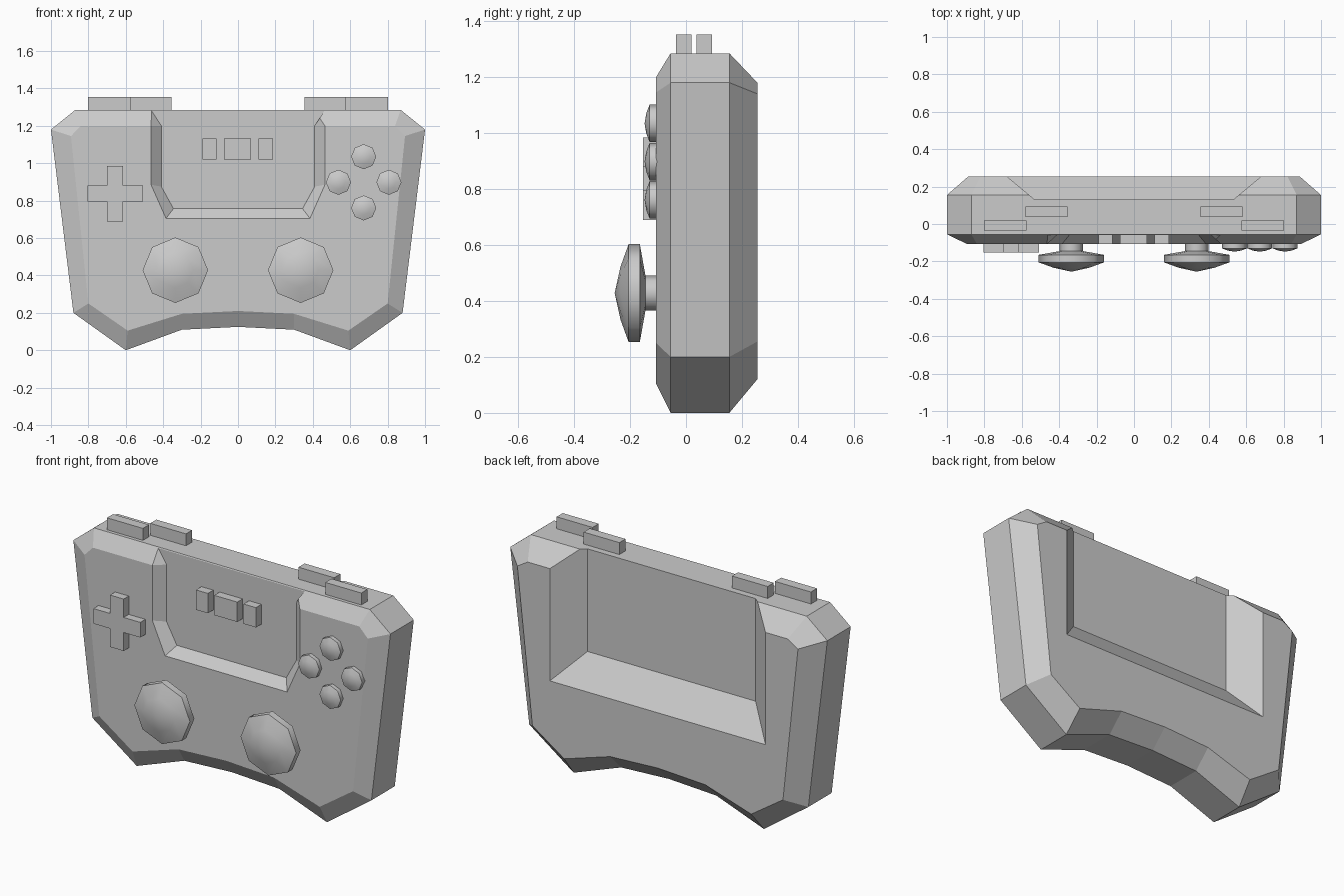
import bpy, bmesh, math
from mathutils import Vector

cube = bpy.data.objects.get("Cube")
if cube:
    bpy.data.objects.remove(cube, do_unlink=True)

GREY = (0.6, 0.6, 0.6, 1)
grey = bpy.data.materials.new("plain grey")
grey.use_nodes = True
grey.diffuse_color = GREY
grey.node_tree.nodes["Principled BSDF"].inputs["Base Color"].default_value = GREY


def finish(name, bm):
    bmesh.ops.recalc_face_normals(bm, faces=bm.faces)
    mesh = bpy.data.meshes.new(name)
    bm.to_mesh(mesh)
    bm.free()
    mesh.materials.append(grey)
    obj = bpy.data.objects.new(name, mesh)
    bpy.context.collection.objects.link(obj)
    return obj


def activate(obj):
    bpy.ops.object.select_all(action='DESELECT')
    obj.select_set(True)
    bpy.context.view_layer.objects.active = obj


def mirrored(half):
    """Close a right-hand (x, z) outline with its mirror image."""
    return half + [(-x, z) for x, z in reversed(half) if x > 0]


def loft(name, sections):
    """Join (y, outline) sections into a closed solid."""
    bm = bmesh.new()
    rings = [[bm.verts.new((x, y, z)) for x, z in outline] for y, outline in sections]
    n = len(rings[0])
    for a, b in zip(rings, rings[1:]):
        for i in range(n):
            j = (i + 1) % n
            bm.faces.new((a[i], a[j], b[j], b[i]))
    bm.faces.new(rings[0])
    bm.faces.new(rings[-1])
    return finish(name, bm)


def box(name, x0, x1, y0, y1, z0, z1):
    outline = [(x0, z0), (x1, z0), (x1, z1), (x0, z1)]
    return loft(name, [(y0, outline), (y1, outline)])


def lathe(name, x, z, profile, sides=8):
    """Spin a (radius, y) profile ending in a pointed tip about a y axis."""
    bm = bmesh.new()
    rings = []
    for r, y in profile[:-1]:
        angles = [2 * math.pi * i / sides for i in range(sides)]
        rings.append([bm.verts.new((x + r * math.cos(a), y, z + r * math.sin(a)))
                      for a in angles])
    tip = bm.verts.new((x, profile[-1][1], z))
    for i in range(sides):
        j = (i + 1) % sides
        for a, b in zip(rings, rings[1:]):
            bm.faces.new((a[i], a[j], b[j], b[i]))
        bm.faces.new((rings[-1][i], rings[-1][j], tip))
    bm.faces.new(rings[0])
    obj = finish(name, bm)
    activate(obj)
    bpy.ops.object.shade_smooth_by_angle(angle=math.radians(50))
    return obj


def carve(obj, cutter):
    activate(obj)
    mod = obj.modifiers.new("recess", 'BOOLEAN')
    mod.operation = 'DIFFERENCE'
    mod.solver = 'EXACT'
    mod.object = cutter
    bpy.ops.object.modifier_apply(modifier=mod.name)
    bpy.data.objects.remove(cutter, do_unlink=True)


# Body shell with bevelled front and back
front = mirrored([(0, .21), (.3, .195), (.59, .105), (.80, .25), (.893, 1.145), (.84, 1.2)])
rim = mirrored([(0, .125), (.3, .11), (.6, 0), (.88, .2), (1, 1.18), (.87, 1.285)])
back = mirrored([(0, .225), (.3, .21), (.59, .12), (.79, .255), (.885, 1.14), (.82, 1.18)])
body = loft("body", [(-.107, front), (-.055, rim), (.155, rim), (.255, back)])

# Sloped screen recess in the front
floor = mirrored([(.345, .757), (.41, .875), (.41, 1.2), (.465, 1.285), (.465, 1.4)])
mouth = mirrored([(.385, .705), (.465, .885), (.465, 1.2), (.465, 1.285), (.465, 1.4)])
carve(body, loft("front_cutter", [(-.058, floor), (-.107, mouth), (-.2, mouth)]))

# Open-topped recess in the back
floor = mirrored([(.53, .70), (.53, 1.4)])
mouth = mirrored([(.68, .54), (.68, 1.4)])
carve(body, loft("back_cutter", [(.13, floor), (.255, mouth), (.4, mouth)]))

# Direction pad
cx, cz, arm, w = -.657, .837, .148, .043
cross = [(w, w), (w, arm), (-w, arm), (-w, w), (-arm, w), (-arm, -w),
         (-w, -w), (-w, -arm), (w, -arm), (w, -w), (arm, -w), (arm, w)]
cross = [(cx + x, cz + z) for x, z in cross]
loft("direction_pad", [(-.09, cross), (-.153, cross)])

# Four domed action buttons
for name, dx, dz in (("upper", 0, 1), ("lower", 0, -1), ("inner", -1, 0), ("outer", 1, 0)):
    lathe(name + "_action_button", .672 + dx * .135, .898 + dz * .137,
          [(.067, -.09), (.067, -.13), (.036, -.142), (0, -.148)])

# Small menu buttons on the recessed panel
for name, x0, x1 in (("left", -.19, -.115), ("middle", -.075, .07), ("right", .11, .188)):
    box(name + "_menu_button", x0, x1, -.107, -.05, 1.02, 1.133)

# Thumbsticks and shoulder buttons on both sides
for side, s in (("left", 1), ("right", -1)):
    lathe(side + "_thumbstick", s * .335, .428,
          [(.063, -.09), (.063, -.145), (.175, -.165), (.175, -.205), (.095, -.234), (0, -.255)])
    box(side + "_shoulder_button", s * .575, s * .802, -.035, .02, 1.27, 1.353)
    box(side + "_trigger_button", s * .355, s * .58, .038, .093, 1.27, 1.353)
